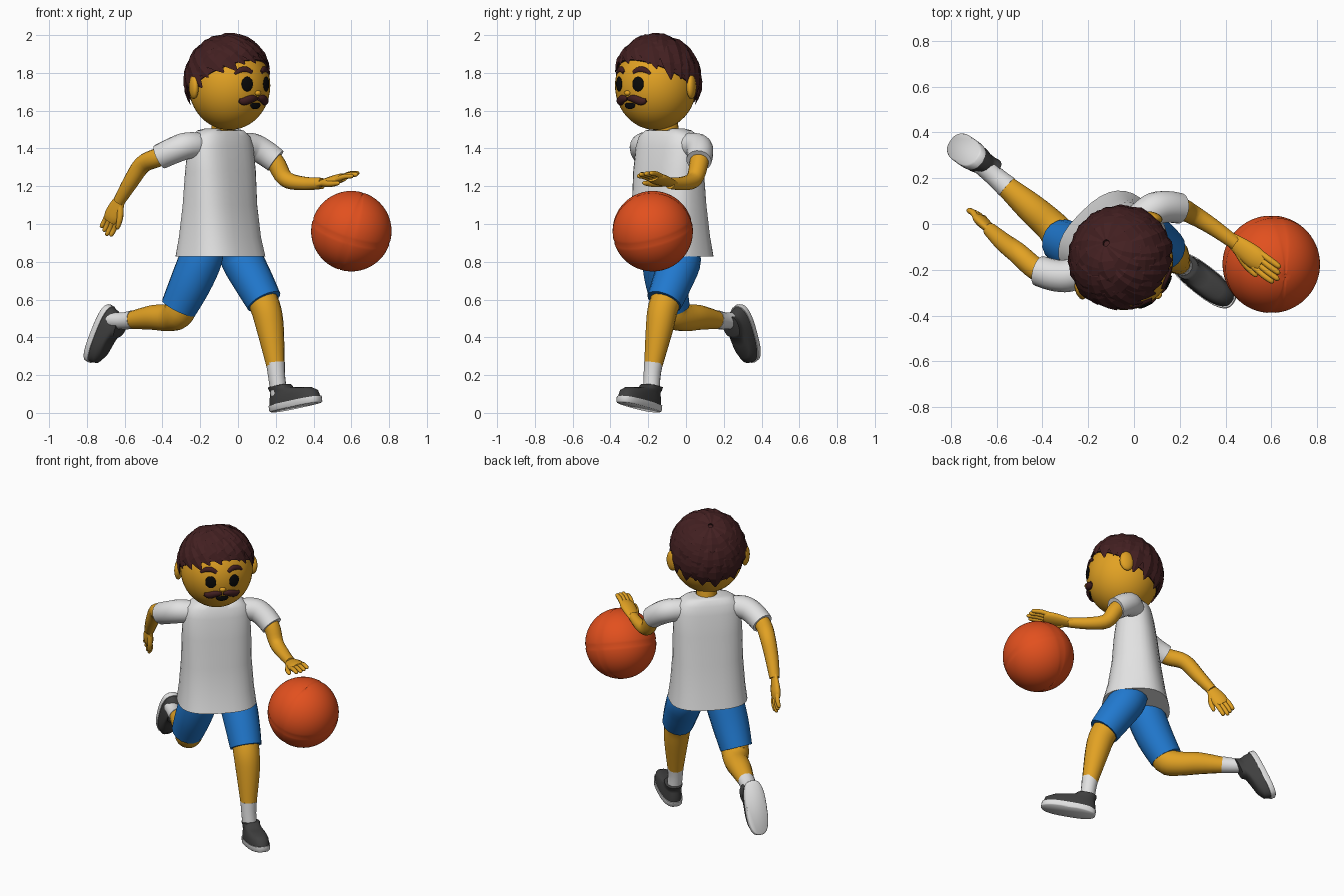
import bpy, bmesh, random
from math import sin, cos, pi, radians, sqrt, copysign
from mathutils import Vector, Matrix

if "Cube" in bpy.data.objects:
    bpy.data.objects.remove(bpy.data.objects["Cube"])
random.seed(4)
V = Vector


def material(name, r, g, b):
    m = bpy.data.materials.new(name)
    m.use_nodes = True
    m.diffuse_color = (r, g, b, 1)
    m.node_tree.nodes["Principled BSDF"].inputs["Base Color"].default_value = (r, g, b, 1)
    return m


SKIN = material("skin", 0.76, 0.36, 0.017)
SHIRT = material("white cloth", 0.76, 0.76, 0.76)
BLUE = material("blue cloth", 0.015, 0.19, 0.62)
HAIR = material("dark brown hair", 0.055, 0.014, 0.015)
SHOE = material("charcoal", 0.05, 0.05, 0.05)
BLACK = material("black", 0.003, 0.003, 0.003)
BALL = material("orange rubber", 0.76, 0.08, 0.013)


def finish(bm, name, mat, matrix=None, angle=40):
    if matrix:
        bm.transform(matrix)
    bmesh.ops.recalc_face_normals(bm, faces=bm.faces)
    mesh = bpy.data.meshes.new(name)
    bm.to_mesh(mesh)
    bm.free()
    mesh.materials.append(mat)
    ob = bpy.data.objects.new(name, mesh)
    bpy.context.collection.objects.link(ob)
    if angle:
        bpy.ops.object.select_all(action="DESELECT")
        ob.select_set(True)
        bpy.context.view_layer.objects.active = ob
        bpy.ops.object.shade_smooth_by_angle(angle=radians(angle))


def add_loft(bm, rings):
    rows = [[bm.verts.new(p) for p in ring] for ring in rings]
    n = len(rows[0])
    for a, b in zip(rows, rows[1:]):
        for i in range(n):
            j = (i + 1) % n
            bm.faces.new((a[i], a[j], b[j], b[i]))
    bm.faces.new(rows[0])
    bm.faces.new(rows[-1])


def loft(name, rings, mat, matrix=None, angle=40):
    bm = bmesh.new()
    add_loft(bm, rings)
    finish(bm, name, mat, matrix, angle)


def oval(a, b, z, cy=0, power=2, n=32):
    """Rounded-box ring in a level plane."""
    def f(c):
        return copysign(abs(c) ** (2 / power), c)
    return [V((a * f(cos(2 * pi * i / n)), cy + b * f(sin(2 * pi * i / n)), z)) for i in range(n)]


def smooth_path(pts, radii, steps):
    """Smooth curve through the points, carrying the radius along."""
    p = [V((*q, r)) for q, r in zip(pts, radii)]
    p = [p[0]] + p + [p[-1]]
    out = []
    for a, b, c, d in zip(p, p[1:], p[2:], p[3:]):
        for k in range(steps):
            t = k / steps
            out.append(0.5 * (2 * b + (c - a) * t + (2 * a - 5 * b + 4 * c - d) * t * t
                              + (3 * b - a - 3 * c + d) * t ** 3))
    return out + [p[-1]]


def tube_rings(pts, radii, sides=16, normal=None, flat=1, steps=4):
    path = smooth_path(pts, radii, steps)
    pos = [q.xyz for q in path]
    rings = []
    for i, q in enumerate(path):
        d = (pos[min(i + 1, len(pos) - 1)] - pos[max(i - 1, 0)]).normalized()
        up = normal(pos[i]) if callable(normal) else V(normal or (0.6, 0.75, 0.2))
        side = d.cross(up).normalized()
        up = side.cross(d)
        rings.append([pos[i] + q.w * (side * cos(2 * pi * k / sides) + up * flat * sin(2 * pi * k / sides))
                      for k in range(sides)])
    return rings


def tube(name, pts, radii, mat, matrix=None, angle=50, **kw):
    loft(name, tube_rings(pts, radii, **kw), mat, matrix, angle)


def ball(name, loc, size, mat, matrix, rot=None, segments=32):
    bm = bmesh.new()
    bmesh.ops.create_uvsphere(bm, u_segments=segments, v_segments=segments // 2, radius=1)
    finish(bm, name, mat, matrix @ Matrix.LocRotScale(V(loc), rot, V(size)), 60)


TURN = Matrix.Rotation(pi / 4, 4, "Z")

# Shirt body, flared at the hem, with a neckline that dips at the front
BODY = Matrix.Translation((-0.09, -0.095, 0)) @ TURN
rows = []
for z, a, b, cy in ((0.828, 0.235, 0.2, 0.004), (0.93, 0.222, 0.175, 0.008), (1.1, 0.21, 0.148, 0.008),
                    (1.28, 0.207, 0.13, 0.004), (1.41, 0.2, 0.11, 0.004), (1.465, 0.182, 0.097, 0.004),
                    (1.495, 0.14, 0.08, 0.004), (1.505, 0.085, 0.07, 0.004)):
    rows.append(oval(a, b, z, cy=cy, power=2.7))
for p in rows[-1]:
    p.z -= 0.045 * max(0, -p.y / 0.07) * max(0, 1 - abs(p.x) / 0.07)
loft("shirt_body", rows, SHIRT, BODY, 60)
tube("neck", [(-0.09, -0.09, 1.4), (-0.08, -0.1, 1.5), (-0.07, -0.12, 1.6)], [0.06, 0.062, 0.065], SKIN)

# Sleeves and arms
tube("left_sleeve", [(-0.01, -0.01, 1.415), (0.075, 0.06, 1.41), (0.138, 0.075, 1.38), (0.2, 0.068, 1.335)],
     [0.065, 0.071, 0.07, 0.067], SHIRT)
tube("right_sleeve", [(-0.17, -0.16, 1.415), (-0.265, -0.22, 1.415), (-0.34, -0.225, 1.39), (-0.415, -0.205, 1.355)],
     [0.065, 0.071, 0.07, 0.067], SHIRT)
tube("left_arm", [(0.12, 0.075, 1.39), (0.195, 0.07, 1.33), (0.25, 0.045, 1.24), (0.34, -0.01, 1.215),
                  (0.445, -0.085, 1.215)], [0.05, 0.05, 0.044, 0.037, 0.03], SKIN)
tube("right_arm", [(-0.36, -0.22, 1.38), (-0.43, -0.195, 1.35), (-0.505, -0.13, 1.315), (-0.57, -0.08, 1.22),
                   (-0.63, -0.025, 1.12)], [0.05, 0.05, 0.047, 0.041, 0.031], SKIN)


def hand(name, wrist, tip, normal):
    w, d = V(wrist), V(tip) - V(wrist)
    side = d.cross(V(normal)).normalized()
    nrm = side.cross(d).normalized()
    bm = bmesh.new()
    add_loft(bm, tube_rings([w - d * 0.1, w + d * 0.2, w + d * 0.45, w + d * 0.6], [0.03, 0.045, 0.05, 0.04],
                            normal=nrm, flat=0.5))
    for k in range(4):
        s = side * (k - 1.5) * 0.022
        reach = 1 - 0.05 * abs(k - 2)
        add_loft(bm, tube_rings([w + d * 0.45 + s, w + d * 0.75 * reach + s * 1.1 + nrm * 0.006,
                                 w + d * 0.95 * reach + s * 1.1, w + d * reach + s * 1.1],
                                [0.014, 0.014, 0.012, 0.004], sides=8, normal=nrm))
    add_loft(bm, tube_rings([w + d * 0.1 + side * 0.02, w + d * 0.35 + side * 0.05 - nrm * 0.01,
                             w + d * 0.58 + side * 0.062 - nrm * 0.015, w + d * 0.64 + side * 0.062 - nrm * 0.015],
                            [0.018, 0.017, 0.012, 0.004], sides=8, normal=nrm))
    finish(bm, name, SKIN, None, 60)


hand("left_hand", (0.44, -0.08, 1.215), (0.64, -0.235, 1.268), (-0.15, -0.2, 1))
hand("right_hand", (-0.63, -0.025, 1.12), (-0.705, 0.055, 0.945), (0.5, 0.85, 0))

# Shorts and legs
tube("left_shorts", [(-0.03, -0.06, 0.91), (0.015, -0.03, 0.82), (0.08, -0.07, 0.7), (0.138, -0.115, 0.59)],
     [0.085, 0.11, 0.106, 0.096], BLUE)
tube("right_shorts", [(-0.17, -0.12, 0.91), (-0.195, -0.12, 0.82), (-0.25, -0.105, 0.69), (-0.315, -0.075, 0.555)],
     [0.1, 0.115, 0.111, 0.097], BLUE)
tube("left_leg", [(0.1, -0.08, 0.66), (0.145, -0.12, 0.56), (0.17, -0.14, 0.45), (0.2, -0.175, 0.24)],
     [0.08, 0.08, 0.073, 0.047], SKIN)
tube("right_leg", [(-0.275, -0.09, 0.64), (-0.31, -0.07, 0.535), (-0.36, -0.01, 0.505), (-0.45, 0.07, 0.505),
                   (-0.57, 0.175, 0.49)], [0.08, 0.083, 0.073, 0.066, 0.046], SKIN)
tube("left_sock", [(0.198, -0.172, 0.265), (0.205, -0.18, 0.19), (0.22, -0.185, 0.08)],
     [0.05, 0.045, 0.044], SHIRT)
tube("right_sock", [(-0.555, 0.162, 0.493), (-0.61, 0.21, 0.487), (-0.685, 0.275, 0.49)],
     [0.051, 0.045, 0.044], SHIRT)


# Shoes: pale sole and dark upper that narrows to a collar
def shoe(side, origin, toe, up):
    t = V(toe).normalized()
    w = t.cross(V(up)).normalized()
    m = Matrix((w, t, w.cross(t))).transposed().to_4x4()
    m.translation = V(origin)
    loft(side + "_sole", [oval(a, b, z, cy=0.09, power=2.7) for z, a, b in
                          ((0, 0.06, 0.158), (0.006, 0.065, 0.165), (0.034, 0.065, 0.165))], SHIRT, m, 50)
    loft(side + "_shoe", [oval(a, b, z, cy=c, power=2.5) for z, a, b, c in
                          ((0.032, 0.062, 0.16, 0.09), (0.068, 0.06, 0.153, 0.087), (0.09, 0.053, 0.13, 0.072),
                           (0.102, 0.05, 0.09, 0.035), (0.112, 0.05, 0.068, 0.01), (0.13, 0.052, 0.062, 0),
                           (0.132, 0.044, 0.052, 0))], SHOE, m, 50)


shoe("left", (0.237, -0.195, 0.014), (0.77, -0.6, 0.17), (-0.13, 0.1, 0.98))
shoe("right", (-0.715, 0.305, 0.51), (-0.35, 0.24, -0.9), (0.75, -0.53, -0.43))

# Head
HEAD = Matrix.Translation((-0.045, -0.16, 1.733)) @ TURN
RX, RZ = 0.216, 0.235
ball("head", (0, 0, 0), (RX, RX, RZ), SKIN, HEAD, segments=48)


def face(x, z, out=0.0):
    return V((x, -RX * sqrt(1 - (x / RX) ** 2 - (z / RZ) ** 2) - out, z))


def outward(p):
    return V((p.x, p.y, p.z * 0.8))


for name, s in (("left", 1), ("right", -1)):
    turn = Matrix.Rotation(s * 0.34, 3, "Z")
    ball(name + "_eye", face(s * 0.071, 0.008), (0.033, 0.008, 0.039), BLACK, HEAD, turn)
    tube(name + "_brow", [face(s * x, z, 0.002) for x, z in ((0.035, 0.07), (0.065, 0.086), (0.098, 0.082), (0.127, 0.062))],
         [0.01, 0.015, 0.014, 0.006], HAIR, HEAD, normal=outward, flat=0.6, sides=10)
    tube(name + "_moustache", [face(s * x, z, 0.004) for x, z in ((0.004, -0.07), (0.04, -0.07), (0.08, -0.084), (0.106, -0.078))],
         [0.009, 0.021, 0.022, 0.01], HAIR, HEAD, normal=outward, flat=0.7, sides=12)
    ball(name + "_ear", (s * 0.222, 0.045, -0.008), (0.024, 0.046, 0.064), SKIN, HEAD,
         Matrix.Rotation(s * 0.5, 3, "Z"), 20)
ball("nose", face(0, -0.04), (0.02, 0.016, 0.014), SKIN, HEAD, segments=16)
ball("mouth", face(0, -0.105), (0.038, 0.007, 0.02), BLACK, HEAD, segments=20)

# Hair cap cut along a slanted hairline
HR, HZ = 0.225, 0.25
bm = bmesh.new()
bmesh.ops.create_uvsphere(bm, u_segments=32, v_segments=20, radius=1,
                          matrix=Matrix.Diagonal((HR, HR, HZ, 1)))
bmesh.ops.bisect_plane(bm, geom=bm.verts[:] + bm.edges[:] + bm.faces[:], plane_co=(0, 0, 0.03),
                       plane_no=(0, 0.5, 0.87), clear_inner=True)
bmesh.ops.holes_fill(bm, edges=[e for e in bm.edges if e.is_boundary])
finish(bm, "hair_cap", HAIR, HEAD)

# Broad overlapping pointed locks that sweep out from a crown set towards the back
CROWN = Matrix.Rotation(radians(-27), 3, "X")


def scalp(theta, phi, lift):
    d = CROWN @ V((sin(theta) * sin(phi), -sin(theta) * cos(phi), cos(theta)))
    return V(((HR + lift) * d.x, (HR + lift) * d.y, (HZ + lift) * d.z))


bm = bmesh.new()
for count, start, share, lift in ((22, 0.6, 1.0, 0.002), (17, 0.35, 0.8, 0.008), (10, 0.06, 0.6, 0.01)):
    for i in range(count):
        phi = 2 * pi * (i + random.uniform(-0.3, 0.3)) / count
        end = radians(91) * share * random.uniform(0.92, 1.06)
        swirl = 0.35 + 0.3 * cos(phi)
        pts = [scalp(start + (end - start) * t, phi + swirl * (t - 0.6), lift + 0.008 * sin(pi * t))
               for t in (0, 0.35, 0.7, 1)]
        add_loft(bm, tube_rings(pts, [0.025, 0.05, 0.042, 0.004], sides=4, normal=outward, flat=0.27, steps=2))
finish(bm, "hair_locks", HAIR, HEAD, 0)

# Ball with shallow seams pressed in
bm = bmesh.new()
bmesh.ops.create_uvsphere(bm, u_segments=64, v_segments=48, radius=0.213)
for v in bm.verts:
    if min(abs(v.co.x), abs(v.co.z)) < 0.004:
        v.co *= 0.985
finish(bm, "ball", BALL, Matrix.Translation((0.6, -0.176, 0.962)) @ Matrix.Rotation(0.3, 4, "Y")
       @ Matrix.Rotation(0.25, 4, "X"), 60)
